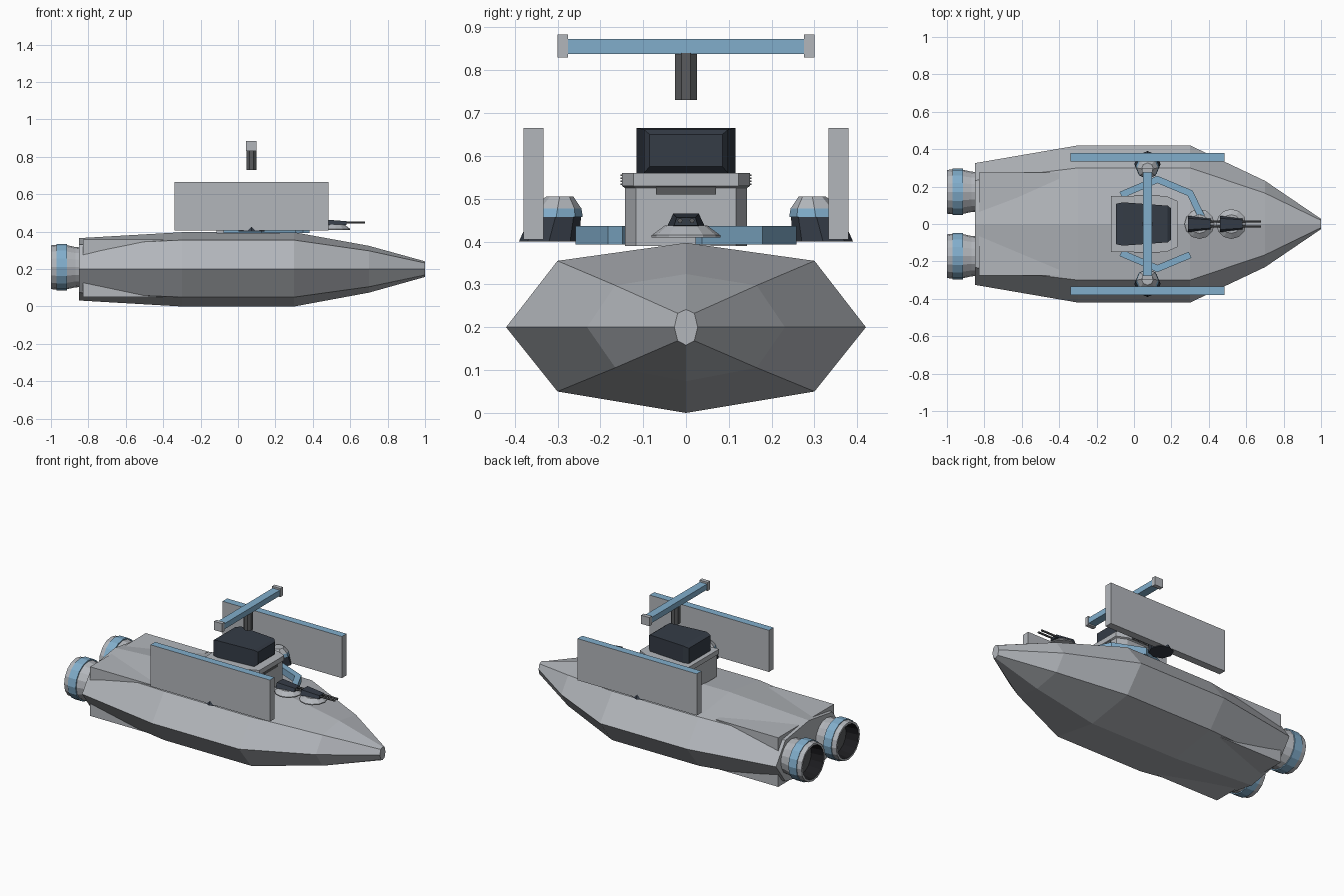
import bpy, bmesh, math
from mathutils import Vector

if "Cube" in bpy.data.objects:
    bpy.data.objects.remove(bpy.data.objects["Cube"])


def material(name, rgb):
    m = bpy.data.materials.new(name)
    m.diffuse_color = (*rgb, 1)
    m.use_nodes = True
    m.node_tree.nodes["Principled BSDF"].inputs["Base Color"].default_value = m.diffuse_color
    return m


GREY = material("hull grey", (0.45, 0.47, 0.50))
BLUE = material("pale blue", (0.22, 0.42, 0.60))
DARK = material("dark navy", (0.035, 0.045, 0.062))
IRON = material("iron grey", (0.10, 0.105, 0.11))
BLACK = material("nozzle black", (0.012, 0.012, 0.014))


def loft(name, rings, mats, bands=None):
    """Skin a list of equal rings; bands gives a material index per band."""
    bm = bmesh.new()
    vs = [[bm.verts.new(p) for p in r] for r in rings]
    n = len(vs[0])
    for k in range(len(vs) - 1):
        for i in range(n):
            j = (i + 1) % n
            f = bm.faces.new((vs[k][i], vs[k][j], vs[k + 1][j], vs[k + 1][i]))
            f.material_index = bands[k] if bands else 0
    bm.faces.new(vs[0]).material_index = bands[0] if bands else 0
    bm.faces.new(vs[-1]).material_index = bands[-1] if bands else 0
    bmesh.ops.recalc_face_normals(bm, faces=bm.faces)
    me = bpy.data.meshes.new(name)
    bm.to_mesh(me)
    bm.free()
    for m in mats:
        me.materials.append(m)
    ob = bpy.data.objects.new(name, me)
    bpy.context.collection.objects.link(ob)
    return ob


def box(name, x, y, z, mat):
    rings = [[(x[0], y[0], h), (x[1], y[0], h), (x[1], y[1], h), (x[0], y[1], h)] for h in z]
    return loft(name, rings, [mat])


def ring_z(cx, cy, z, r, n=8, turn=0.0):
    a = [2 * math.pi * i / n + turn for i in range(n)]
    return [(cx + r * math.cos(t), cy + r * math.sin(t), z) for t in a]


def ring_x(x, cy, cz, r, n=16):
    a = [2 * math.pi * i / n for i in range(n)]
    return [(x, cy + r * math.cos(t), cz + r * math.sin(t)) for t in a]


# Hull: eight-sided section scaled along x
section = [(0.42, 0), (0.30, 0.155), (0, 0.197), (-0.30, 0.155),
           (-0.42, 0), (-0.30, -0.15), (0, -0.2), (-0.30 * -1, -0.15)]
stations = [(-0.85, 0.775, 0.84), (-0.30, 1, 1), (0.30, 1, 1), (0.70, 0.55, 0.63), (1.0, 0.065, 0.21)]
loft("hull", [[(x, y * sy, 0.2 + z * sz) for y, z in section] for x, sy, sz in stations], [GREY])
# Square engine fairing whose corners break through the tapering hull
box("engine_fairing", (-0.83, -0.40), (-0.275, 0.275), (0.05, 0.357), GREY)

# Engines with hollow nozzles
for s, side in ((-1, "right"), (1, "left")):
    prof = [(-0.83, 0.105), (-0.87, 0.108), (-0.915, 0.118), (-0.915, 0.125), (-0.97, 0.125),
            (-0.97, 0.12), (-1.0, 0.117), (-1.0, 0.104), (-0.92, 0.095), (-0.92, 0.06)]
    loft(side + "_engine", [ring_x(x, s * 0.172, 0.21, r) for x, r in prof],
         [GREY, BLUE, BLACK, IRON], [0, 0, 1, 1, 1, 0, 0, 2, 3])

    # Side shield panel, blue on its upper edge
    p = box(side + "_panel", (-0.34, 0.485), sorted((s * 0.333, s * 0.379)), (0.405, 0.665), GREY)
    p.data.materials.append(BLUE)
    for f in p.data.polygons:
        if f.normal.z > 0.9:
            f.material_index = 1

    # Leaning side pod: dark base, blue collar, grey cap
    pod = [(0.32, 0.40, 0.070), (0.305, 0.457, 0.060), (0.303, 0.457, 0.062),
           (0.300, 0.477, 0.056), (0.295, 0.505, 0.032)]
    loft(side + "_pod", [ring_z(0.072, s * y, z, r) for y, z, r in pod],
         [DARK, BLUE, GREY], [0, 1, 1, 2])

    # Grey cap on the end of the top beam
    box(side + "_beam_cap", (0.044, 0.1), sorted((s * 0.275, s * 0.3)), (0.83, 0.884), GREY)


# Blue conduits round the tower: a mitred path with a square section
def conduit(name, pts, w, z0, z1):
    rings = []
    for i, p in enumerate(pts):
        p = Vector(p)
        a = (p - Vector(pts[i - 1])).normalized() if i else None
        b = (Vector(pts[i + 1]) - p).normalized() if i < len(pts) - 1 else None
        a, b = a or b, b or a
        t = (a + b).normalized()
        nrm = Vector((-t.y, t.x)) * (w / 2 / max(t.dot(a), 0.5))
        q, r = p + nrm, p - nrm
        rings.append([(q.x, q.y, z0), (r.x, r.y, z0), (r.x, r.y, z1), (q.x, q.y, z1)])
    loft(name, rings, [BLUE])


conduit("left_conduit", [(-0.07, 0.155), (0.125, 0.238), (0.30, 0.165), (0.365, 0.03)], 0.036, 0.393, 0.436)
conduit("right_conduit", [(-0.07, -0.155), (0.125, -0.238), (0.30, -0.165)], 0.036, 0.393, 0.436)

# Tower base: plan with chamfered front, flared top lip
def plan(z, k=1.0):
    half = [(0.23, 0.12), (0.17, 0.147), (-0.12, 0.147)]
    pts = half + [(x, -y) for x, y in reversed(half)]
    return [(0.05 + (x - 0.05) * k, y * k, z) for x, y in pts]


loft("tower_base", [plan(0.39, 0.97), plan(0.525, 0.97), plan(0.53, 1.02), plan(0.56, 1.02)], [GREY])
box("tower_front_slot", (0.18, 0.229), (-0.07, 0.07), (0.51, 0.545), IRON)
for s, side in ((-1, "right"), (1, "left")):
    for i in range(4):
        z = 0.532 + i * 0.007
        box(f"{side}_vent_{i}", (0.0, 0.14), sorted((s * 0.14, s * 0.153)), (z, z + 0.003), IRON)

# Dark cabin: a box narrowing towards the front
cab = [(-0.095, 0.108, 0.56, 0.655), (-0.06, 0.116, 0.56, 0.665),
       (0.18, 0.098, 0.56, 0.662), (0.197, 0.085, 0.575, 0.65)]
loft("cabin", [[(x, -y, a), (x, y, a), (x, y, b), (x, -y, b)] for x, y, a, b in cab], [DARK])

# Mast and top beam
loft("mast", [ring_z(0.072, 0, z, 0.028, 8, math.pi / 8) for z in (0.73, 0.84)], [IRON])
box("top_beam", (0.047, 0.097), (-0.276, 0.276), (0.838, 0.873), BLUE)

# Two deck guns: round mount, wedge turret, twin barrels
for i, x in enumerate((0.35, 0.52)):
    loft(f"gun_mount_{i}", [ring_z(x, 0, z, r, 12) for z, r in ((0.409, 0.08), (0.415, 0.08), (0.437, 0.05))], [GREY])
    wedge = [(x - 0.06, 0.044, 0.435, 0.030, 0.465), (x + 0.06, 0.028, 0.437, 0.022, 0.456)]
    loft(f"gun_turret_{i}", [[(a, -y, z), (a, y, z), (a, u, h), (a, -u, h)] for a, y, z, u, h in wedge], [DARK])
    for s in (-1, 1):
        loft(f"gun_barrel_{i}_{'right' if s < 0 else 'left'}",
             [ring_x(x + d, s * 0.014, 0.449, 0.006, 6) for d in (0.05, 0.16)], [IRON])
